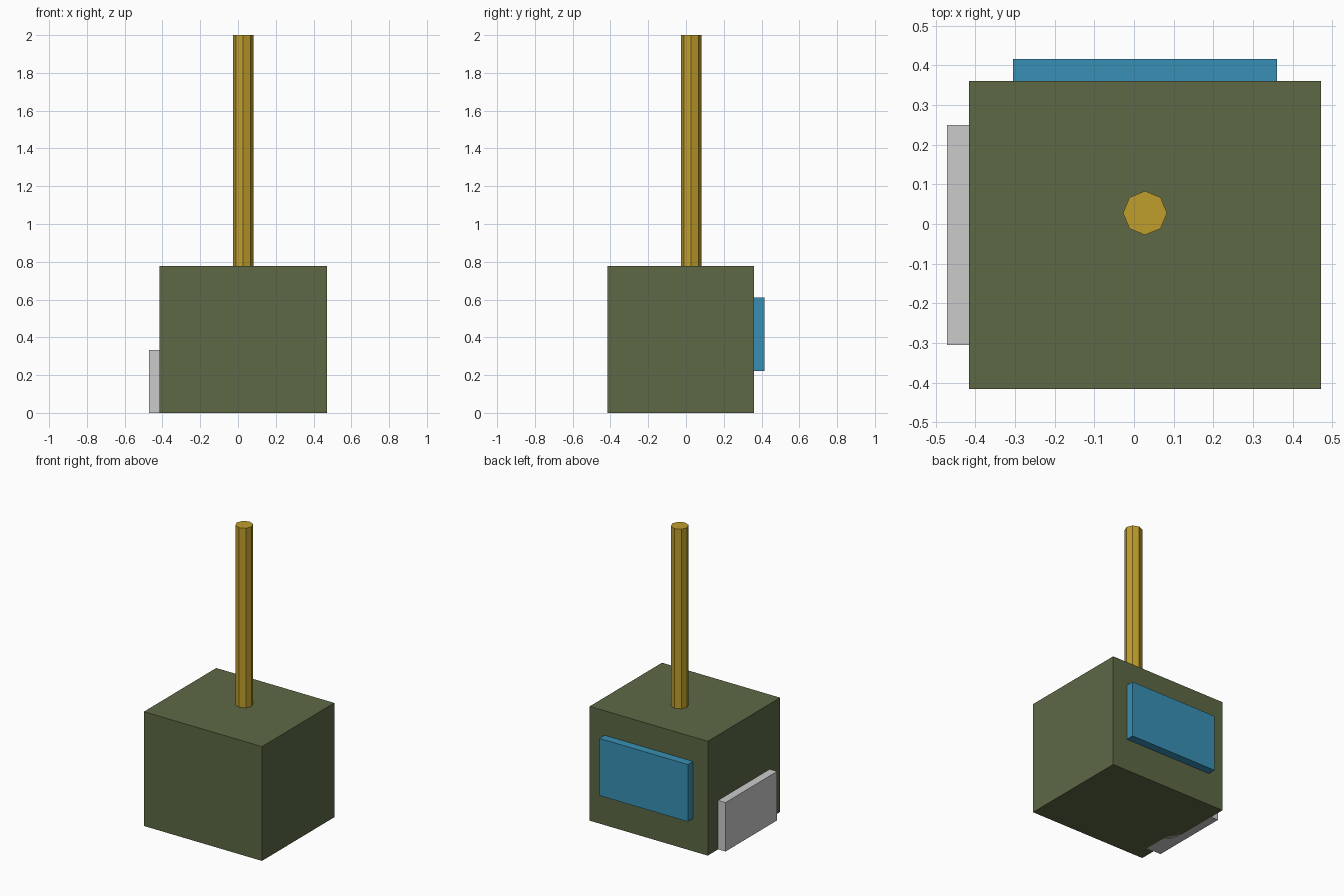
import bpy, math

if "Cube" in bpy.data.objects:
    bpy.data.objects.remove(bpy.data.objects["Cube"])

U = 1 / 18  # the model is laid out on a grid of 1/18 unit


def paint(obj, name, rgb):
    mat = bpy.data.materials.new(name)
    mat.diffuse_color = (*rgb, 1)
    mat.use_nodes = True
    mat.node_tree.nodes["Principled BSDF"].inputs["Base Color"].default_value = mat.diffuse_color
    obj.data.materials.append(mat)


def box(name, low, high):
    bpy.ops.mesh.primitive_cube_add(size=1)
    obj = bpy.context.object
    obj.name = name
    obj.location = [(a + b) / 2 * U for a, b in zip(low, high)]
    obj.scale = [(b - a) * U for a, b in zip(low, high)]
    bpy.ops.object.transform_apply(location=False, rotation=False, scale=True)
    return obj


# Main block
body = box("body", (-7.5, -7.5, 0), (8.5, 6.5, 14))
paint(body, "olive", (0.11, 0.14, 0.06))

# Panel half sunk into the back face
back_panel = box("back_panel", (-5.5, 5.5, 4), (6.5, 7.5, 11))
paint(back_panel, "blue", (0.04, 0.28, 0.46))

# Low plate half sunk into the left face (grey)
box("side_plate", (-8.5, -5.5, 0), (-6.5, 4.5, 6))

# Eight-sided pole standing on the block
bpy.ops.mesh.primitive_cylinder_add(vertices=8, radius=U, depth=22 * U,
                                    location=(0.5 * U, 0.5 * U, 25 * U))
pole = bpy.context.object
pole.name = "pole"
paint(pole, "gold", (0.52, 0.34, 0.025))
